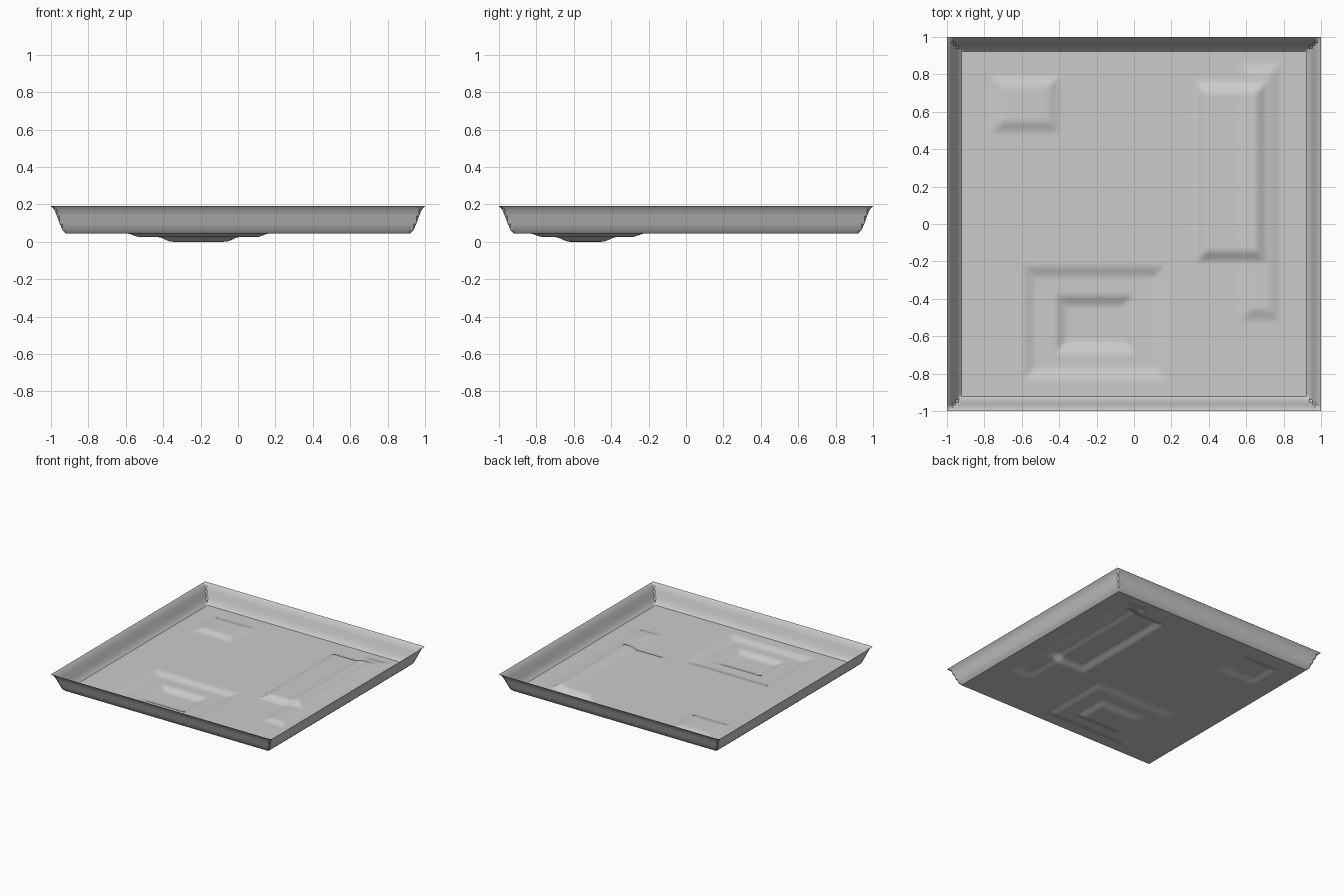
import bpy, bmesh, math

if "Cube" in bpy.data.objects:
    bpy.data.objects.remove(bpy.data.objects["Cube"])

FLOOR, RIM, EDGE = 0.045, 0.19, 0.078


def smooth(t):
    t = max(0.0, min(1.0, t))
    return t * t * (3 - 2 * t)


# Pressed panels: x0, x1, y0, y1 (outer edge), height change
PANELS = [
    (-0.77, -0.39, 0.48, 0.80, 0.02),      # small raised pad
    (0.32, 0.72, -0.21, 0.77, 0.03),       # large raised pad
    (0.56, 0.79, -0.525, 0.865, 0.018),    # long raised strip
    (-0.60, 0.175, -0.84, -0.215, -0.02),  # outer recess
    (-0.43, 0.01, -0.70, -0.37, -0.025),   # inner recess
]


def height(x, y):
    # Floor with mitred, soft-edged panels
    z = FLOOR
    for x0, x1, y0, y1, dz in PANELS:
        inside = min(x - x0, x1 - x, y - y0, y1 - y)
        z += dz * smooth(inside / EDGE)
    # Flared wall up to the rim
    out = max(abs(x), abs(y))
    return z + (RIM - FLOOR) * smooth((out - (1 - EDGE)) / EDGE)


# Tray pressed from a single sheet
bm = bmesh.new()
bmesh.ops.create_grid(bm, x_segments=128, y_segments=128, size=1.0)
for v in bm.verts:
    v.co.z = height(v.co.x, v.co.y)

mesh = bpy.data.meshes.new("pressed_tray")
bm.to_mesh(mesh)
bm.free()
tray = bpy.data.objects.new("pressed_tray", mesh)
bpy.context.collection.objects.link(tray)
bpy.context.view_layer.objects.active = tray
tray.select_set(True)
bpy.ops.object.shade_smooth_by_angle(angle=math.radians(30))
